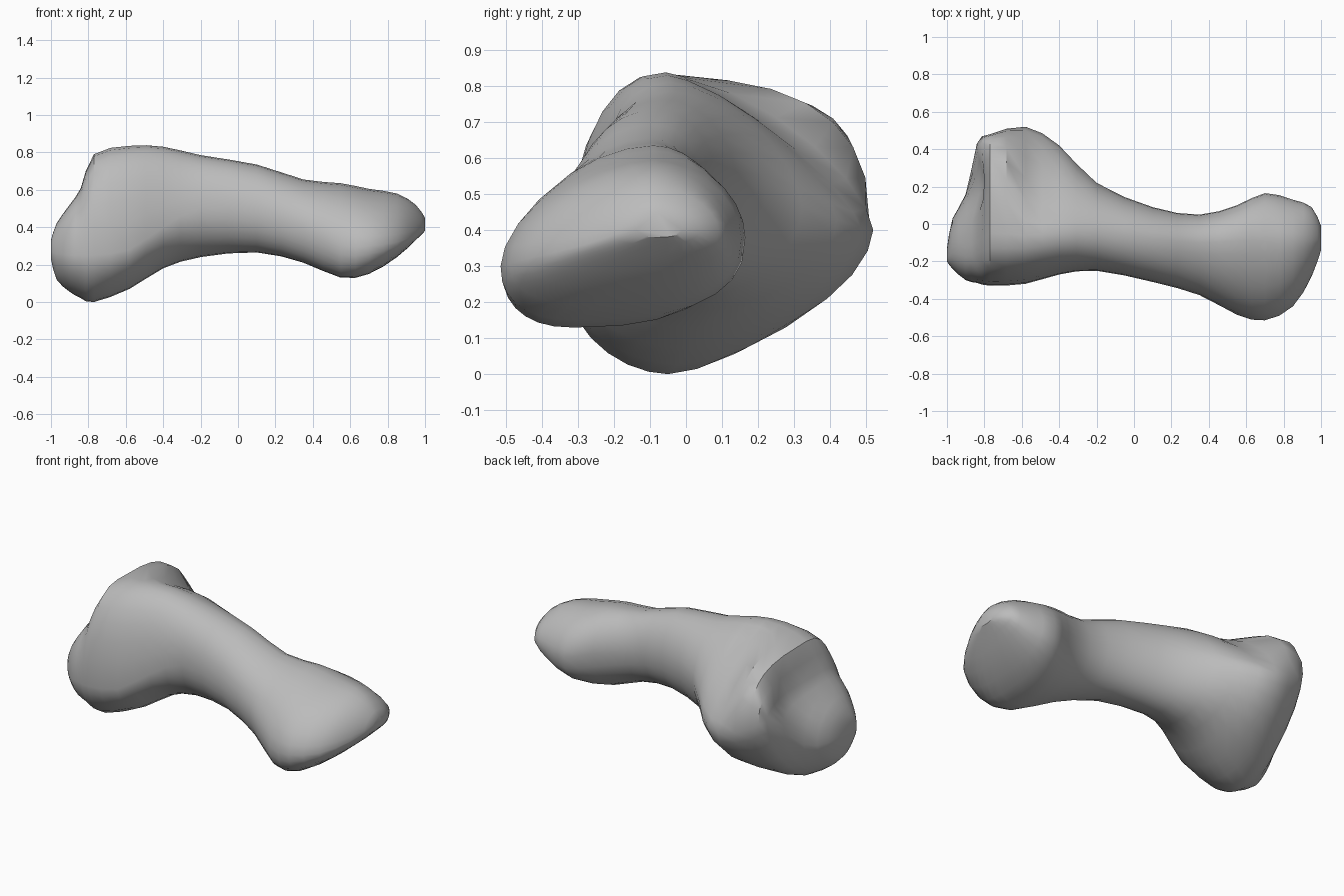
import bpy, bmesh, math
from mathutils import Vector

if "Cube" in bpy.data.objects:
    bpy.data.objects.remove(bpy.data.objects["Cube"])

SIDES, STEPS = 28, 2

# Stations along the bone: x, then the (y, z) of the front, back, bottom and top
# extremes, and last the roundness of the upper back quadrant
STATIONS = [
    (-1, -.2, .27, -.13, .27, -.17, .23, -.17, .33, 2),
    (-.97, -.24, .26, .03, .26, -.1, .12, -.12, .42, 2),
    (-.9, -.3, .25, .16, .28, -.07, .055, -.12, .52, 2),
    (-.84, -.315, .25, .43, .5, -.05, .02, -.1, .61, 2.6),
    (-.77, -.33, .25, .48, .46, -.05, 0, -.05, .79, 3.4),
    (-.58, -.32, .28, .52, .4, .01, .07, -.06, .835, 1.5),
    (-.4, -.27, .4, .42, .43, .05, .18, -.05, .83, 1.4),
    (-.2, -.25, .5, .22, .5, 0, .24, -.04, .785, 1.8),
    (.1, -.31, .48, .09, .5, -.1, .265, -.08, .735, 2),
    (.35, -.38, .4, .05, .45, -.22, .21, -.1, .655, 2),
    (.55, -.485, .3, .1, .42, -.3, .13, -.09, .635, 2),
    (.7, -.515, .3, .165, .38, -.3, .15, -.09, .605, 1.9),
    (.85, -.44, .32, .13, .38, -.2, .24, -.09, .58, 1.8),
    (.95, -.28, .36, .09, .4, -.12, .33, -.09, .52, 1.8),
    (1, -.14, .41, -.01, .41, -.08, .38, -.08, .45, 2),
]
# Roundness of the other quadrants at the broad end and at the narrow end
ROUNDNESS = [(2.5, 1.6), (1.75, 2.5), (1.45, 2.7)]


def smooth_stations(rows):
    """Insert Catmull-Rom stations between the given ones."""
    out = []
    for i in range(len(rows) - 1):
        a, b = rows[max(i - 1, 0)], rows[i]
        c, d = rows[i + 1], rows[min(i + 2, len(rows) - 1)]
        for k in range(STEPS):
            t = k / STEPS
            out.append([q + t * (r - p) / 2 + t * t * (p - 2.5 * q + 2 * r - s / 2)
                        + t ** 3 * (1.5 * (q - r) + (s - p) / 2)
                        for p, q, r, s in zip(a, b, c, d)])
    out.append(list(rows[-1]))
    return out


def section(row):
    """Closed ring made of four rounded quadrants joining the extremes."""
    x, front, back, low, high = row[0], row[1:3], row[3:5], row[5:7], row[7:9]
    corners = [back, high, front, low]
    blend = (x + 1) / 2
    roundness = [row[9]] + [m * (1 - blend) + n * blend for m, n in ROUNDNESS]
    ring = []
    for q in range(4):
        start, end = corners[q], corners[(q + 1) % 4]
        side, cap = (start, end) if q % 2 == 0 else (end, start)
        power = 2 / roundness[q]
        for k in range(SIDES // 4):
            angle = math.pi / 2 * k / (SIDES // 4)
            u, v = math.cos(angle), math.sin(angle)
            if q % 2:
                u, v = v, u
            y = cap[0] + (side[0] - cap[0]) * max(u, 0) ** power
            z = side[1] + (cap[1] - side[1]) * max(v, 0) ** power
            ring.append(Vector((x, y, z)))
    return ring


def dent(point, centre, radius, push):
    """Soft hollow in the joint surface."""
    fall = max(0, 1 - (point - Vector(centre)).length / radius)
    return point + Vector(push) * fall * fall * (3 - 2 * fall)


# Bone body
bm = bmesh.new()
rings = []
for row in smooth_stations(STATIONS):
    points = [dent(p, (-.84, .2, .55), .22, (.05, 0, -.03)) for p in section(row)]
    rings.append([bm.verts.new(p) for p in points])
for a, b in zip(rings, rings[1:]):
    for i in range(SIDES):
        j = (i + 1) % SIDES
        bm.faces.new((a[i], a[j], b[j], b[i]))
bm.faces.new(rings[0])
bm.faces.new(rings[-1])
bmesh.ops.recalc_face_normals(bm, faces=bm.faces)
mesh = bpy.data.meshes.new("bone")
bm.to_mesh(mesh)
bm.free()
bone = bpy.data.objects.new("bone", mesh)
bpy.context.collection.objects.link(bone)

# Plain grey surface
grey = bpy.data.materials.new("bone grey")
grey.use_nodes = True
colour = (.5, .5, .5, 1)
grey.diffuse_color = colour
grey.node_tree.nodes["Principled BSDF"].inputs["Base Color"].default_value = colour
mesh.materials.append(grey)

bpy.context.view_layer.objects.active = bone
bone.select_set(True)
bpy.ops.object.shade_smooth_by_angle(angle=math.radians(35))
